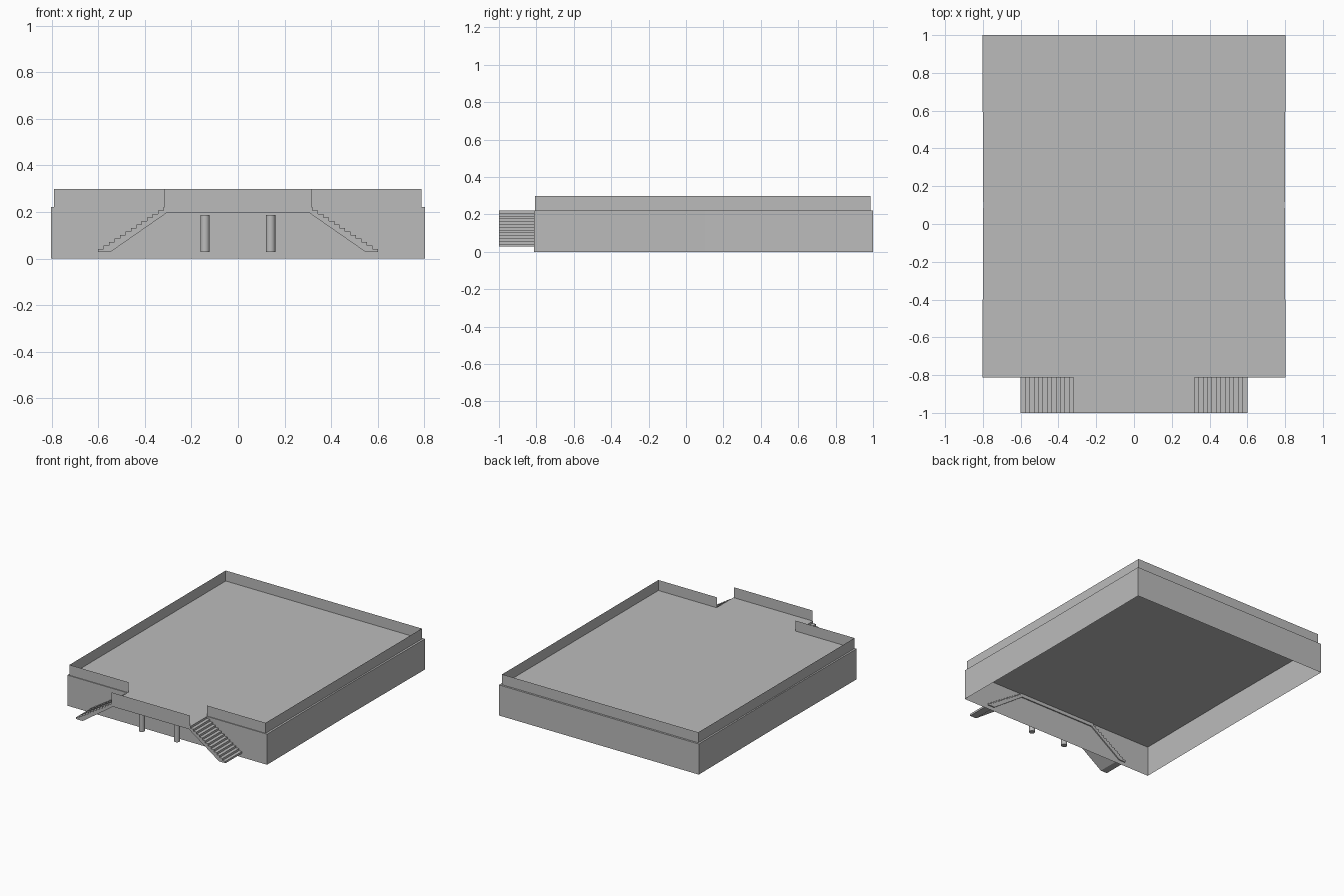
import bpy
import bmesh

default_cube = bpy.data.objects.get("Cube")
if default_cube:
    bpy.data.objects.remove(default_cube, do_unlink=True)

ROOF, TOP = 0.222, 0.298
WALL_Y, EDGE_Y = -0.813, -1.0

grey = bpy.data.materials.new("concrete_grey")
grey.use_nodes = True
colour = (0.5, 0.5, 0.5, 1)
grey.diffuse_color = colour
grey.node_tree.nodes["Principled BSDF"].inputs["Base Color"].default_value = colour


def finish(bm, name, recalc=True):
    """Turn a bmesh into a named object."""
    if recalc:
        bmesh.ops.recalc_face_normals(bm, faces=bm.faces)
    mesh = bpy.data.meshes.new(name)
    bm.to_mesh(mesh)
    bm.free()
    mesh.materials.append(grey)
    obj = bpy.data.objects.new(name, mesh)
    bpy.context.collection.objects.link(obj)
    return obj


def upright_sheet(bm, path, z0, z1, closed=False):
    """Raise a plan path into thin walls; return the top vertices."""
    low = [bm.verts.new((x, y, z0)) for x, y in path]
    high = [bm.verts.new((x, y, z1)) for x, y in path]
    n = len(path)
    for i in range(n if closed else n - 1):
        j = (i + 1) % n
        bm.faces.new((low[i], low[j], high[j], high[i]))
    return high


# Hall: open underneath, long sides bowed slightly inward at the middle
bm = bmesh.new()
plan = [(-0.803, WALL_Y), (0.803, WALL_Y), (0.798, 0.1),
        (0.803, 1), (-0.803, 1), (-0.798, 0.1)]
bm.faces.new(upright_sheet(bm, plan, 0, ROOF, closed=True))
finish(bm, "hall_walls_and_roof")

# Parapet: thin, set in from the edge, open at the landing
bm = bmesh.new()
upright_sheet(bm, [(0.315, -0.807), (0.787, -0.807), (0.787, 0.986),
                   (-0.789, 0.986), (-0.789, -0.807), (-0.315, -0.807)], ROOF, TOP)
finish(bm, "parapet", recalc=False)

# Landing with a stair down each side, as one extruded profile
STEPS, STAIR_TOP, STAIR_END = 12, 0.32, 0.6
run, low_z = (STAIR_END - STAIR_TOP) / STEPS, 0.042
rise = (ROOF - low_z) / STEPS
half = [(0.305, 0.197), (0.548, 0.028), (STAIR_END, 0.028)]
for i in range(STEPS):
    x, z = STAIR_END - i * run, low_z + i * rise
    half += [(x, z), (x - run, z)]
half.append((STAIR_TOP, ROOF))
profile = half + [(-x, z) for x, z in reversed(half)]
bm = bmesh.new()
side = bm.faces.new([bm.verts.new((x, EDGE_Y, z)) for x, z in profile])
extruded = bmesh.ops.extrude_face_region(bm, geom=[side], use_keep_orig=True)
moved = [v for v in extruded["geom"] if isinstance(v, bmesh.types.BMVert)]
bmesh.ops.translate(bm, verts=moved, vec=(0, -0.805 - EDGE_Y, 0))
finish(bm, "landing_and_stairs")

# Front rail flush with the landing edge
bm = bmesh.new()
upright_sheet(bm, [(-0.315, EDGE_Y), (0.315, EDGE_Y)], ROOF, TOP)
finish(bm, "landing_rail", recalc=False)

# Round columns under the landing
for name, x in (("right_column", -0.142), ("left_column", 0.14)):
    bpy.ops.mesh.primitive_cylinder_add(vertices=32, radius=0.02, depth=0.16,
                                        location=(x, -0.9, 0.108))
    column = bpy.context.object
    column.name = name
    column.data.materials.append(grey)
    bpy.ops.object.shade_smooth_by_angle()
